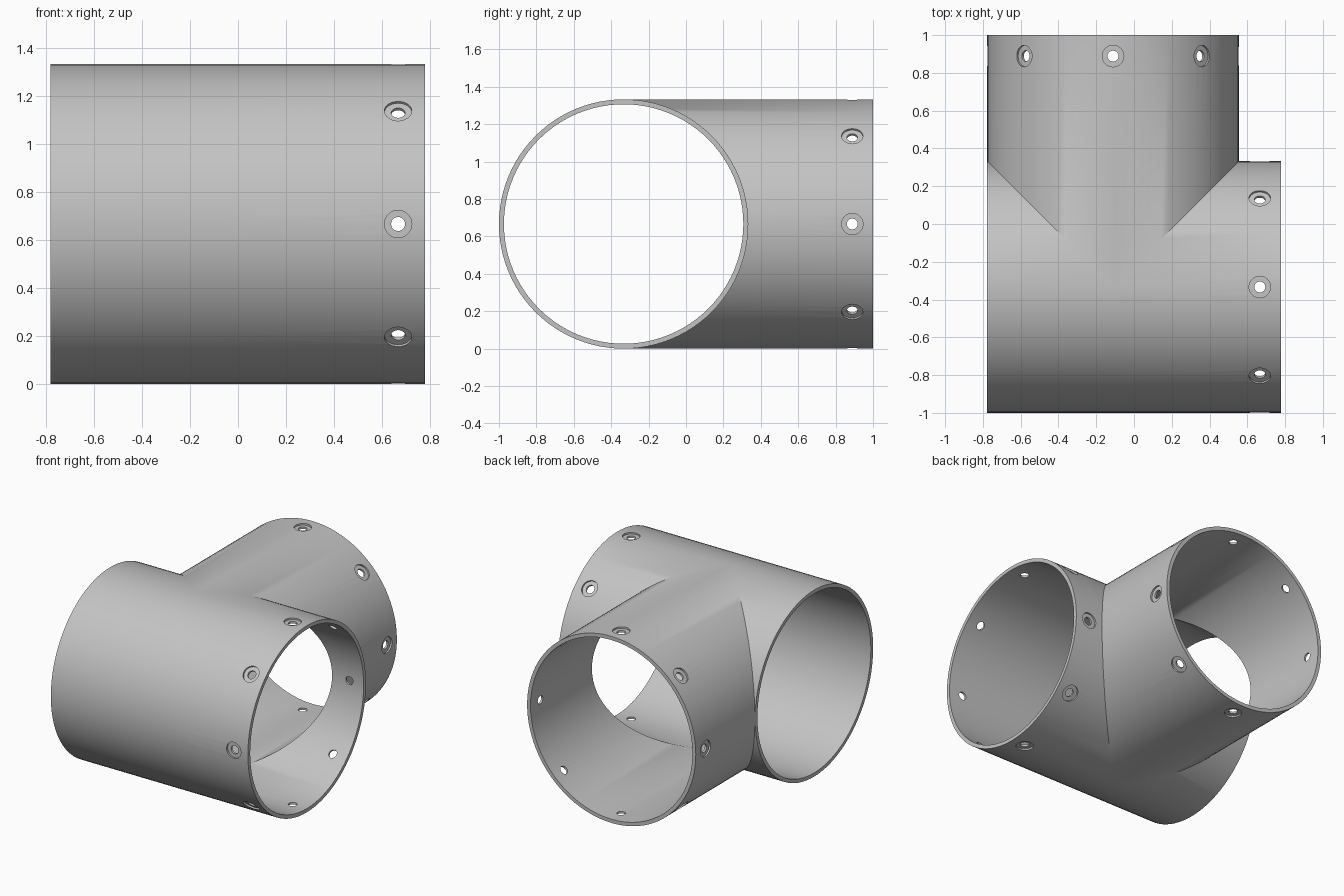
import bpy, bmesh, math
from mathutils import Matrix, Vector

if "Cube" in bpy.data.objects:
    bpy.data.objects.remove(bpy.data.objects["Cube"], do_unlink=True)

SEGMENTS = 96
OUTER, INNER = 0.6665, 0.64
LEFT, RIGHT, BACK = 0.778, -0.779, 1.0      # open ends of the three arms
CX, CY, CZ = -0.111, -0.3335, 0.6665        # where the pipe axes cross
BORE_DEPTH = 0.013

grey = bpy.data.materials.new("pipe grey")
grey.use_nodes = True
colour = (0.55, 0.55, 0.55, 1)
grey.diffuse_color = colour
grey.node_tree.nodes["Principled BSDF"].inputs["Base Color"].default_value = colour


def face(bm, points):
    bm.faces.new([bm.verts.new(p) for p in points])


def finish(bm, name):
    bmesh.ops.remove_doubles(bm, verts=bm.verts, dist=1e-5)
    bmesh.ops.recalc_face_normals(bm, faces=bm.faces)
    mesh = bpy.data.meshes.new(name)
    bm.to_mesh(mesh)
    bm.free()
    mesh.materials.append(grey)
    obj = bpy.data.objects.new(name, mesh)
    bpy.context.collection.objects.link(obj)
    return obj


def section(radius, index):
    """Lines along the pipes at one angle: right arm, left arm, branch."""
    angle = 2 * math.pi * index / SEGMENTS
    c, s = radius * math.cos(angle), radius * math.sin(angle)
    mitre = max(c, 0)
    y, z = CY + c, CZ + s
    return [((RIGHT, y, z), (CX - mitre, y, z)),
            ((LEFT, y, z), (CX + mitre, y, z)),
            ((CX + c, BACK, z), (CX + c, CY + abs(c), z))]


# Mitred tee: outer skin, inner skin and the rims between them
bm = bmesh.new()
for i in range(SEGMENTS):
    outer = zip(section(OUTER, i), section(OUTER, i + 1))
    inner = zip(section(INNER, i), section(INNER, i + 1))
    for (a, b), (c, d) in zip(outer, inner):
        face(bm, (a[0], a[1], b[1], b[0]))
        face(bm, (c[0], c[1], d[1], d[0]))
        face(bm, (a[0], b[0], d[0], c[0]))
tee = finish(bm, "pipe_tee")


# Counterbored screw holes around the left arm and the branch
def add_hole(bm, centre, direction):
    place = Matrix.Translation(centre + direction * OUTER) @ \
        direction.to_track_quat('Z', 'Y').to_matrix().to_4x4()
    profile = [(0.029, -0.06), (0.029, -BORE_DEPTH),
               (0.057, -BORE_DEPTH), (0.057, 0.05)]
    steps = 32
    rings = [[place @ Vector((r * math.cos(2 * math.pi * k / steps),
                              r * math.sin(2 * math.pi * k / steps), h))
              for k in range(steps)] for r, h in profile]
    for low, high in zip(rings, rings[1:]):
        for k in range(steps):
            n = (k + 1) % steps
            face(bm, (low[k], low[n], high[n], high[k]))
    face(bm, rings[0])
    face(bm, rings[-1])


bm = bmesh.new()
for i in range(8):
    c, s = math.cos(i * math.pi / 4), math.sin(i * math.pi / 4)
    add_hole(bm, Vector((0.666, CY, CZ)), Vector((0, c, s)))
    add_hole(bm, Vector((CX, 0.889, CZ)), Vector((c, 0, s)))
cutter = finish(bm, "hole_cutter")
cutter.hide_render = True

cut = tee.modifiers.new("screw_holes", 'BOOLEAN')
cut.operation = 'DIFFERENCE'
cut.solver = 'EXACT'
cut.object = cutter

bpy.ops.object.select_all(action='DESELECT')
tee.select_set(True)
bpy.context.view_layer.objects.active = tee
bpy.ops.object.modifier_apply(modifier=cut.name)
bpy.data.objects.remove(cutter, do_unlink=True)
bpy.ops.object.shade_smooth_by_angle(angle=math.radians(32))
